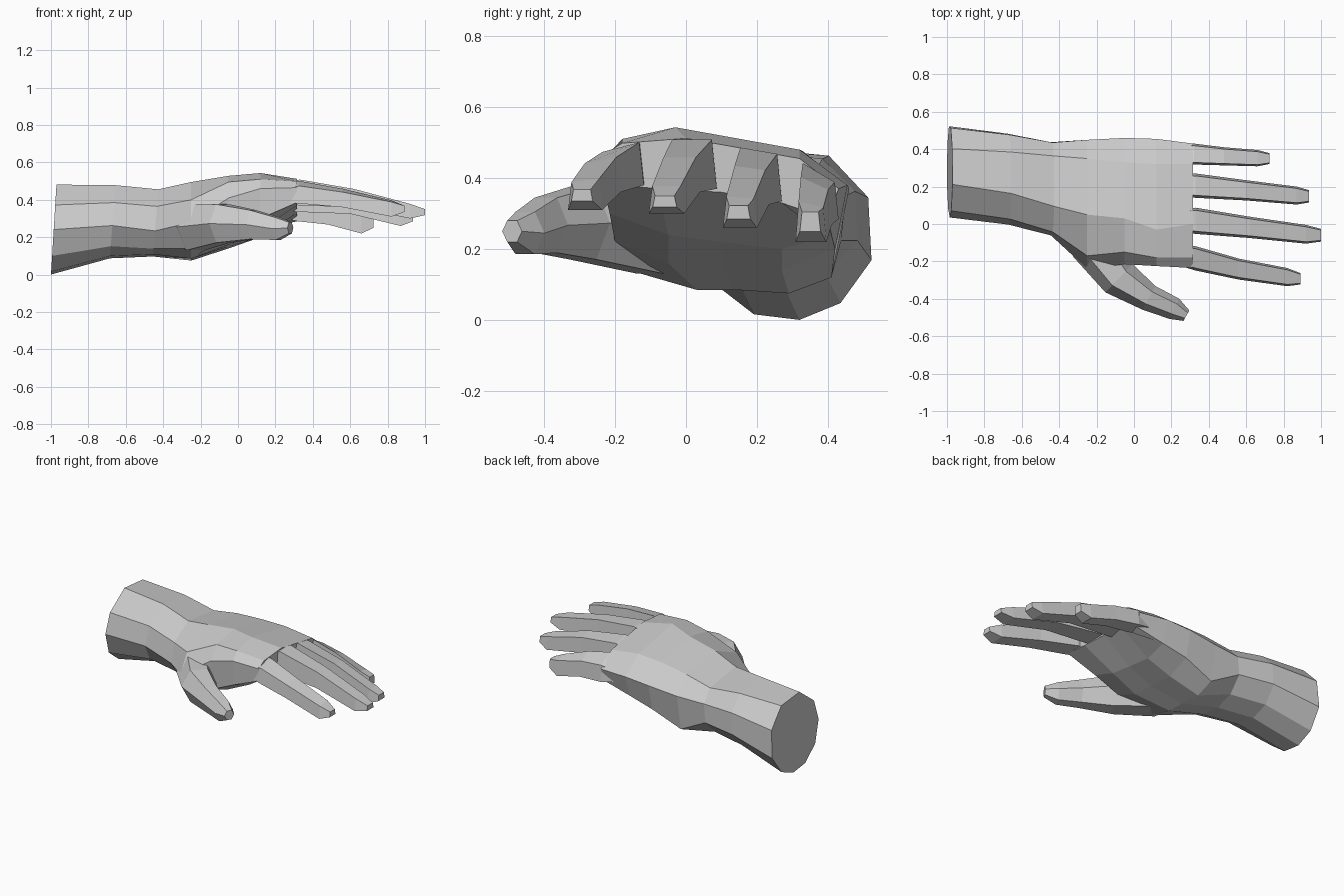
import bpy, bmesh
from math import sin, cos, radians
from mathutils import Vector

if "Cube" in bpy.data.objects:
    bpy.data.objects.remove(bpy.data.objects["Cube"])


def loft(name, rings):
    """Skin a list of equal-length point rings and cap both ends."""
    bm = bmesh.new()
    loops = [[bm.verts.new(p) for p in ring] for ring in rings]
    n = len(loops[0])
    for a, b in zip(loops, loops[1:]):
        for i in range(n):
            j = (i + 1) % n
            bm.faces.new((a[i], a[j], b[j], b[i]))
    bm.faces.new(loops[0])
    bm.faces.new(loops[-1])
    bmesh.ops.recalc_face_normals(bm, faces=bm.faces)
    mesh = bpy.data.meshes.new(name)
    bm.to_mesh(mesh)
    bm.free()
    ob = bpy.data.objects.new(name, mesh)
    bpy.context.collection.objects.link(ob)
    return ob


# Forearm: ten-sided rings (x, centre y, centre z, radius y, radius z, turn of top)
rings = []
for x, cy, cz, ry, rz, turn in [(-.985, .285, .245, .25, .247, 0),
                                (-.67, .245, .287, .25, .202, 6),
                                (-.44, .19, .282, .26, .187, 14)]:
    degrees = [62 - turn, 107 + turn / 3, 149 + turn / 3, 181 + turn, 216 + turn,
               248, 278, 307, 342, 24 - turn / 3]
    rings.append([(x + .015 * sin(a), cy + ry * cos(a), cz + rz * sin(a))
                  for a in map(radians, degrees)])

# Palm: (y, z) outlines at each x, from the heel to the knuckles
palm = {
    -.25: [(.35, .455), (.05, .495), (-.17, .40), (-.24, .28), (-.16, .14),
           (.03, .085), (.14, .085), (.29, .075), (.41, .12), (.45, .35)],
    -.05: [(.33, .475), (.03, .528), (-.15, .495), (-.215, .41), (-.20, .22),
           (-.05, .16), (.10, .15), (.27, .14), (.42, .20), (.46, .37)],
    .12: [(.32, .48), (-.03, .543), (-.18, .51), (-.225, .46), (-.215, .30),
          (-.05, .24), (.10, .22), (.27, .20), (.41, .24), (.455, .38)],
    .315: [(.32, .455), (0, .512), (-.18, .498), (-.235, .465), (-.235, .385),
           (-.08, .37), (.10, .36), (.27, .33), (.40, .285), (.43, .37)],
}
rings += [[(x, y, z) for y, z in pts] for x, pts in palm.items()]
hand = loft("hand", rings)


def finger(name, tilt, sections):
    """Four-sided finger: sections of x, centre y, width, top z, bottom z.
    The top face leans sideways by tilt at the root and levels out."""
    out = []
    for i, (x, y, w, top, bottom) in enumerate(sections):
        h, t, lean = w / 2, w * .4, tilt * (1 - i / 4)
        out.append([(x, y - h, bottom), (x, y + h, bottom),
                    (x, y + t, top + lean), (x, y - t, top - lean)])
    return loft(name, out)


# Fingers, each rooted inside the palm
parts = [
    finger("index_finger", .018, [(.2, -.16, .10, .47, .39), (.33, -.184, .13, .487, .38),
                                  (.56, -.241, .112, .45, .36), (.82, -.284, .097, .393, .31),
                                  (.89, -.293, .06, .368, .335)]),
    finger("middle_finger", 0, [(.22, .02, .11, .48, .38), (.33, .017, .14, .508, .37),
                                (.62, -.018, .114, .458, .36), (.92, -.055, .10, .378, .30),
                                (1.0, -.06, .068, .35, .318)]),
    finger("ring_finger", -.012, [(.22, .21, .11, .46, .34), (.33, .205, .13, .477, .335),
                                  (.60, .18, .108, .428, .325), (.87, .152, .096, .345, .26),
                                  (.935, .148, .066, .322, .285)]),
    finger("little_finger", -.035, [(.2, .368, .09, .40, .31), (.32, .374, .112, .415, .285),
                                    (.48, .362, .097, .385, .268), (.66, .352, .087, .325, .22),
                                    (.725, .35, .058, .305, .25)]),
]

# Thumb: six-sided rings along a bent path (centre, half width, half height)
thumb = [((-.33, .04, .25), .07, .08), ((-.225, -.10, .255), .125, .125),
         ((-.08, -.29, .273), .105, .103), ((.08, -.395, .267), .072, .078),
         ((.215, -.453, .245), .06, .06), ((.28, -.49, .25), .032, .03)]
rings = []
for i, (c, w, h) in enumerate(thumb):
    before = Vector(thumb[max(i - 1, 0)][0])
    after = Vector(thumb[min(i + 1, len(thumb) - 1)][0])
    d = after - before
    side = Vector((-d.y, d.x, 0)).normalized()
    rings.append([Vector(c) + side * w * cos(a) + Vector((0, 0, h * sin(a) / .87))
                  for a in (radians(60 * k) for k in range(6))])
parts.append(loft("thumb", rings))

# Weld the fingers and thumb into one skin
bpy.context.view_layer.objects.active = hand
for part in parts:
    mod = hand.modifiers.new("weld", "BOOLEAN")
    mod.operation, mod.solver, mod.object = "UNION", "EXACT", part
    bpy.ops.object.modifier_apply(modifier=mod.name)
    bpy.data.objects.remove(part)
